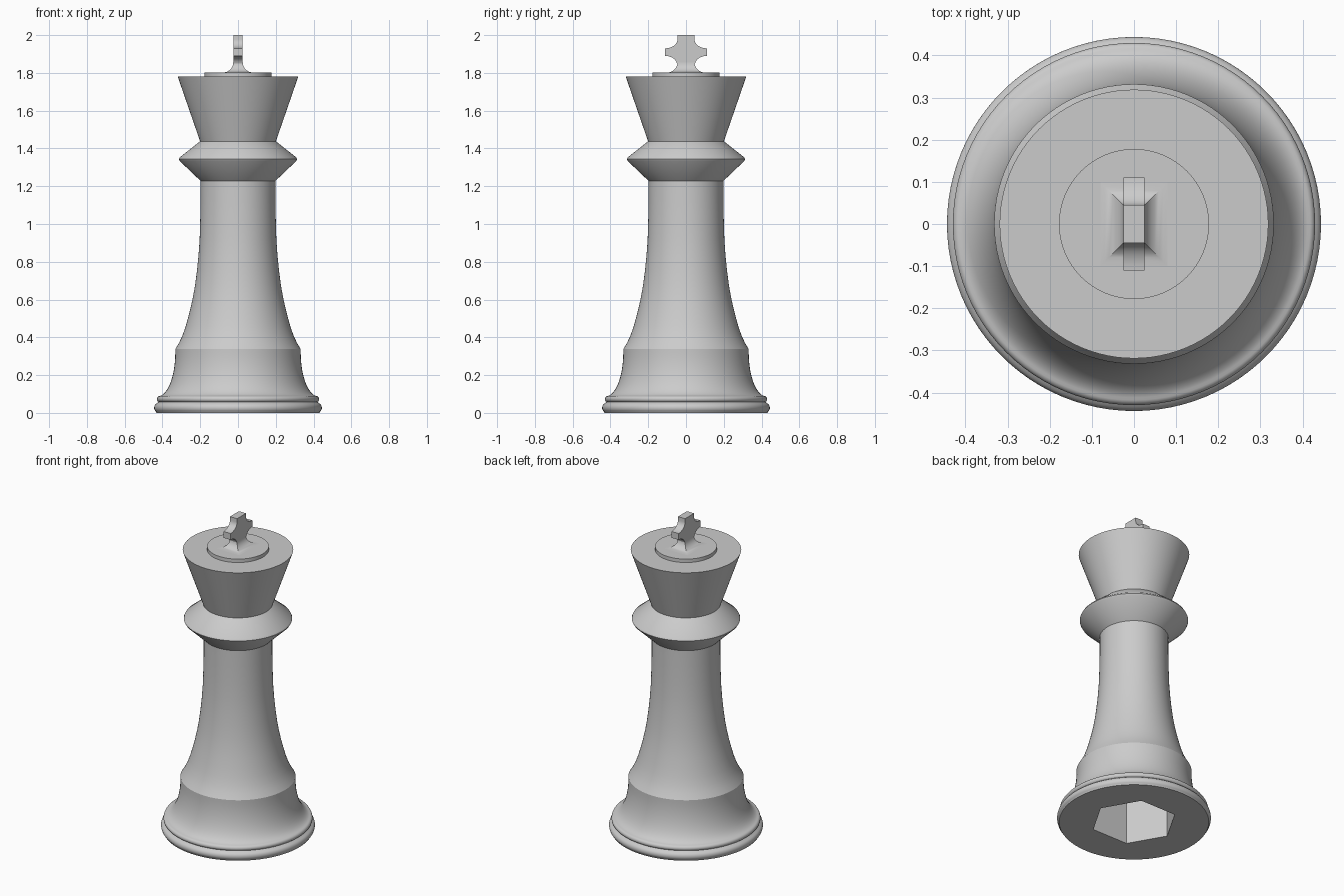
import bpy, bmesh, math

cube = bpy.data.objects.get("Cube")
if cube:
    bpy.data.objects.remove(cube, do_unlink=True)

grey = bpy.data.materials.new("plain grey")
grey.use_nodes = True
grey.diffuse_color = (0.6, 0.6, 0.6, 1)
grey.node_tree.nodes["Principled BSDF"].inputs["Base Color"].default_value = (0.6, 0.6, 0.6, 1)


def finish(name, bm):
    """Turn a bmesh into a named grey object."""
    bmesh.ops.recalc_face_normals(bm, faces=bm.faces)
    mesh = bpy.data.meshes.new(name)
    bm.to_mesh(mesh)
    bm.free()
    mesh.materials.append(grey)
    obj = bpy.data.objects.new(name, mesh)
    bpy.context.collection.objects.link(obj)
    return obj


def smooth(obj, angle=30):
    bpy.ops.object.select_all(action="DESELECT")
    obj.select_set(True)
    bpy.context.view_layer.objects.active = obj
    bpy.ops.object.shade_smooth_by_angle(angle=math.radians(angle))


def loft(name, rings):
    """Skin a stack of closed rings and cap both ends."""
    bm = bmesh.new()
    loops = [[bm.verts.new(p) for p in ring] for ring in rings]
    n = len(loops[0])
    for low, high in zip(loops, loops[1:]):
        for i in range(n):
            j = (i + 1) % n
            bm.faces.new((low[i], low[j], high[j], high[i]))
    bm.faces.new(loops[0][::-1])
    bm.faces.new(loops[-1])
    return finish(name, bm)


def circle(r, z, sides):
    return [(r * math.cos(math.tau * i / sides), r * math.sin(math.tau * i / sides), z)
            for i in range(sides)]


def lathe(name, profile, sides=96):
    return loft(name, [circle(r, z, sides) for r, z in profile])


def arc(cy, cz, ry, rz, start, end, steps=8):
    """Points on an elliptical arc, angles in degrees."""
    angles = [math.radians(start + (end - start) * i / steps) for i in range(steps + 1)]
    return [(cy + ry * math.cos(a), cz + rz * math.sin(a)) for a in angles]


# Base: rounded foot ring, bead and concave flare
foot = [(0.432, 0)] + arc(0.422, 0.027, 0.022, 0.025, -55, 60)
bead = arc(0.412, 0.073, 0.018, 0.017, -60, 70)
flare = arc(0.425, 0.32, 0.093, 0.232, 262, 180, 14)
base = lathe("base", foot + bead + flare + [(0.332, 0.338)])

# Shaft: sweeps in from the shoulder to a straight neck
shaft = lathe("shaft", [(0.332, 0.338), (0.312, 0.371), (0.294, 0.41), (0.278, 0.455),
                        (0.264, 0.505), (0.25, 0.56), (0.237, 0.62), (0.226, 0.685),
                        (0.217, 0.755), (0.209, 0.835), (0.203, 0.92), (0.2, 1.02),
                        (0.198, 1.12), (0.198, 1.23)])

# Collar, crown and top disc
collar = lathe("collar", [(0.198, 1.228), (0.308, 1.333), (0.313, 1.343),
                          (0.308, 1.353), (0.198, 1.44)])
crown = lathe("crown", [(0.2, 1.436), (0.319, 1.78)])
disc = lathe("crown_disc", [(0.178, 1.775), (0.178, 1.802)])

# Hexagonal socket cut into the underside
cutter = loft("socket_cutter", [circle(0.25, z, 6) for z in (-0.1, 0.336)])
cutter.hide_render = True
cut = base.modifiers.new("socket", "BOOLEAN")
cut.object = cutter
cut.solver = "EXACT"
bpy.context.view_layer.objects.active = base
bpy.ops.object.modifier_apply(modifier=cut.name)
bpy.data.objects.remove(cutter, do_unlink=True)

# Cross: mirrored outline extruded across x
half = [(0.045, 1.8), (0.045, 1.85)]
half += arc(0.11, 1.842, 0.063, 0.048, 170, 90)
half += arc(0.11, 1.978, 0.065, 0.048, 270, 180)
half += [(0.045, 2.0)]
outline = half + [(-y, z) for y, z in reversed(half)]
cross = loft("cross", [[(x, y, z) for y, z in outline] for x in (-0.025, 0.025)])

# Cross foot: square fillet spreading onto the disc
rings = []
for s, z in arc(0.055, 1.856, 0.055, 0.054, 180, 270, 8):
    x, y = 0.025 + s, 0.045 + s
    rings.append([(-x, -y, z), (x, -y, z), (x, y, z), (-x, y, z)])
cross_foot = loft("cross_foot", rings)

for part in (base, shaft, collar, crown, disc, cross, cross_foot):
    smooth(part)
